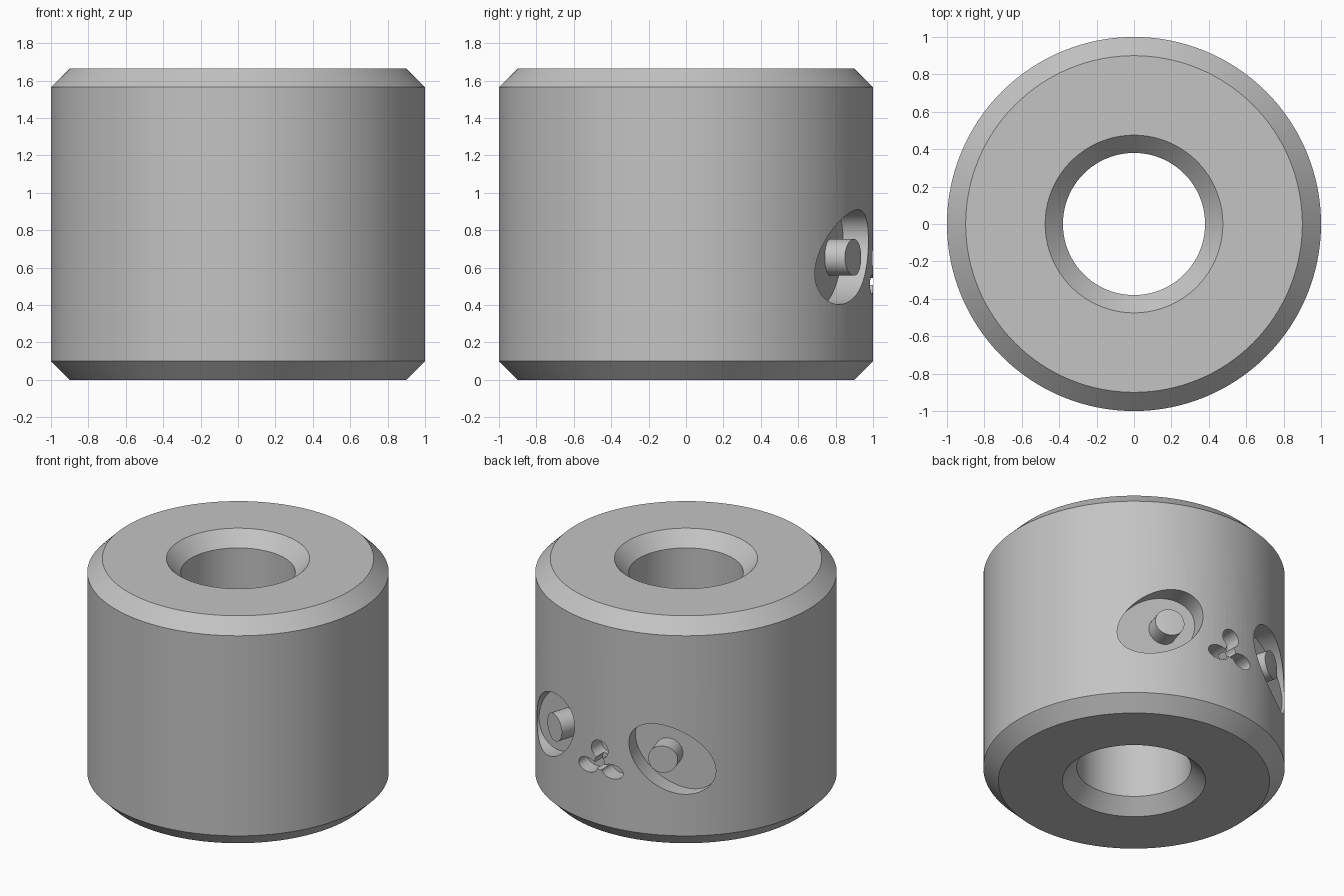
import bpy, bmesh, math

if "Cube" in bpy.data.objects:
    bpy.data.objects.remove(bpy.data.objects["Cube"])

SEG = 128
HEIGHT = 1.665

grey = bpy.data.materials.new("plain grey")
grey.diffuse_color = (0.55, 0.55, 0.55, 1)
grey.use_nodes = True
grey.node_tree.nodes["Principled BSDF"].inputs["Base Color"].default_value = grey.diffuse_color


def mesh_object(name, bm):
    bmesh.ops.recalc_face_normals(bm, faces=bm.faces[:])
    me = bpy.data.meshes.new(name)
    bm.to_mesh(me)
    bm.free()
    me.materials.append(grey)
    ob = bpy.data.objects.new(name, me)
    bpy.context.collection.objects.link(ob)
    return ob


def bridge_rings(bm, rings):
    """Join rings of points into a closed tube of quads, last ring to first."""
    loops = [[bm.verts.new(p) for p in ring] for ring in rings]
    n = len(loops[0])
    for a, b in zip(loops, loops[1:] + loops[:1]):
        for i in range(n):
            j = (i + 1) % n
            bm.faces.new((a[i], a[j], b[j], b[i]))


def ellipse(ct, cz, rt, rz, skew=0.0, n=64):
    return [(ct + rt * math.cos(u), cz + rz * math.sin(u + skew))
            for u in (2 * math.pi * i / n for i in range(n))]


def place(outline, h, side, angle):
    """Put a 2D outline at distance h along a horizontal axis near +y."""
    s, c = math.sin(angle), math.cos(angle)
    return [(side * (t * c + h * s), h * c - t * s, z) for t, z in outline]


# bead body: chamfered ring turned around z
profile = [(0.475, 0), (0.9, 0), (1, 0.1), (1, HEIGHT - 0.1), (0.9, HEIGHT),
           (0.475, HEIGHT), (0.38, HEIGHT - 0.1), (0.38, 0.1)]
bm = bmesh.new()
bridge_rings(bm, [[(r * math.cos(a), r * math.sin(a), z)
                   for a in (2 * math.pi * i / SEG for i in range(SEG))]
                  for r, z in profile])
body = mesh_object("bead_body", bm)

cutters = []

# eye sockets: slanted ovals cut around a round pupil post
socket = ellipse(0.205, 0.657, 0.283, 0.253, math.radians(-20.7))
pupil = ellipse(0.155, 0.655, 0.098, 0.098)
for side in (1, -1):
    bm = bmesh.new()
    bridge_rings(bm, [place(o, h, side, math.radians(17.2))
                      for o, h in ((socket, 0.855), (socket, 1.2),
                                   (pupil, 1.2), (pupil, 0.855))])
    cutters.append(mesh_object("eye_cutter", bm))

# nose: three lobes joined by a small centre recess
for ct, cz, rt, rz, floor in ((0, 0.65, 0.068, 0.065, 0.88),
                              (0.1, 0.51, 0.08, 0.052, 0.882),
                              (-0.1, 0.51, 0.08, 0.052, 0.882),
                              (0, 0.55, 0.04, 0.05, 0.91)):
    o = ellipse(ct, cz, rt, rz, n=32)
    bm = bmesh.new()
    caps = [[bm.verts.new(p) for p in place(o, h, 1, 0)] for h in (floor, 1.2)]
    for cap in caps:
        bm.faces.new(cap)
    for i in range(32):
        j = (i + 1) % 32
        bm.faces.new((caps[0][i], caps[0][j], caps[1][j], caps[1][i]))
    cutters.append(mesh_object("nose_cutter", bm))

# carve the face
bpy.context.view_layer.objects.active = body
body.select_set(True)
for cutter in cutters:
    mod = body.modifiers.new("carve", "BOOLEAN")
    mod.operation = "DIFFERENCE"
    mod.solver = "EXACT"
    mod.object = cutter
    bpy.ops.object.modifier_apply(modifier=mod.name)
for cutter in cutters:
    bpy.data.objects.remove(cutter)

bpy.ops.object.shade_smooth_by_angle(angle=math.radians(30))
